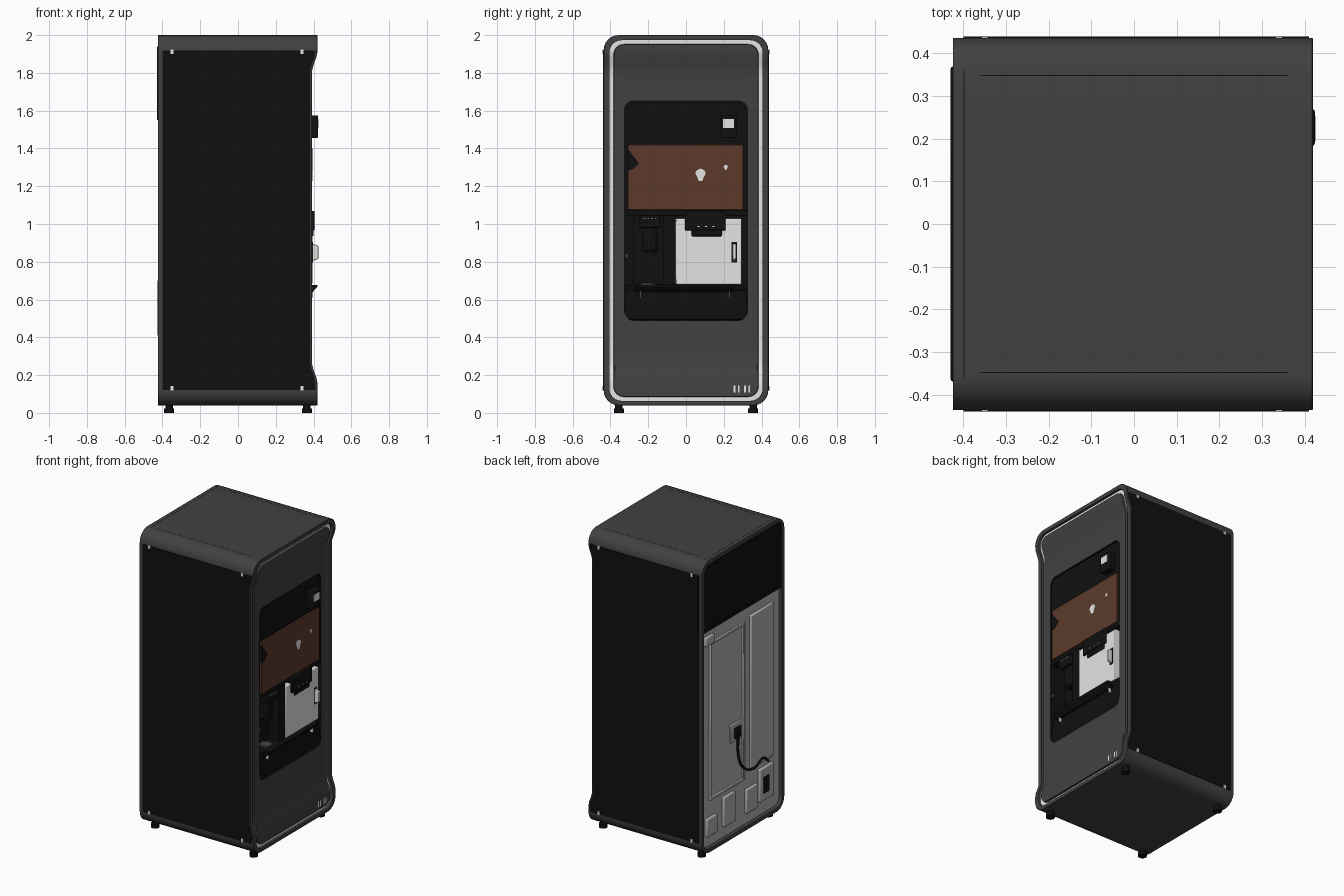
import bpy, bmesh, math
from mathutils import Vector

if "Cube" in bpy.data.objects:
    bpy.data.objects.remove(bpy.data.objects["Cube"])


def material(name, rgb):
    m = bpy.data.materials.new(name)
    m.use_nodes = True
    m.diffuse_color = (*rgb, 1)
    bsdf = m.node_tree.nodes["Principled BSDF"]
    bsdf.inputs["Base Color"].default_value = (*rgb, 1)
    bsdf.inputs["Roughness"].default_value = 0.6
    return m


GREY = material("shell grey", (0.053, 0.053, 0.053))
BLACK = material("panel black", (0.005, 0.005, 0.005))
WHITE = material("white", (0.78, 0.78, 0.77))
BROWN = material("brown", (0.107, 0.042, 0.024))
STEEL = material("back grey", (0.45, 0.45, 0.45))


def finish(name, bm, mats, angle=35, bevel=0):
    bmesh.ops.recalc_face_normals(bm, faces=bm.faces)
    mesh = bpy.data.meshes.new(name)
    bm.to_mesh(mesh)
    bm.free()
    ob = bpy.data.objects.new(name, mesh)
    bpy.context.collection.objects.link(ob)
    for m in mats:
        mesh.materials.append(m)
    if bevel:
        mod = ob.modifiers.new("bevel", 'BEVEL')
        mod.width, mod.segments = bevel, 2
    bpy.ops.object.select_all(action='DESELECT')
    ob.select_set(True)
    bpy.context.view_layer.objects.active = ob
    bpy.ops.object.shade_smooth_by_angle(angle=math.radians(angle))
    return ob


def box(name, x, y, z, mat, bevel=0):
    """Box from (min, max) pairs on each axis."""
    bm = bmesh.new()
    bmesh.ops.create_cube(bm, size=1)
    for v in bm.verts:
        v.co = Vector([(a + b) / 2 + c * (b - a) for (a, b), c in zip((x, y, z), v.co)])
    return finish(name, bm, [mat], bevel=bevel)


def prism(name, outline, axis, lo, hi, mat, bevel=0):
    """Extrude a 2D outline along x or y."""
    place = (lambda p, d: (d, *p)) if axis == 'x' else (lambda p, d: (p[0], d, p[1]))
    bm = bmesh.new()
    a, b = [[bm.verts.new(place(p, d)) for p in outline] for d in (lo, hi)]
    bm.faces.new(a)
    bm.faces.new(b)
    n = len(a)
    for i in range(n):
        bm.faces.new((a[i], a[(i + 1) % n], b[(i + 1) % n], b[i]))
    return finish(name, bm, [mat], bevel=bevel)


def cylinder(name, center, radius, depth, mat):
    bm = bmesh.new()
    bmesh.ops.create_cone(bm, cap_ends=True, segments=20, radius1=radius, radius2=radius, depth=depth)
    bmesh.ops.translate(bm, verts=bm.verts, vec=center)
    return finish(name, bm, [mat])


def front_x(z):
    """Front edge: lips at top and bottom, set back between them."""
    t = min(1, max(0, (abs(z - 1.035) - 0.775) / 0.1))
    return 0.392 + 0.028 * t * t * (3 - 2 * t)


def loop(hy, z0, z1, r):
    """Rounded rectangle in y and z, always with the same number of points."""
    pts = []
    corners = [(hy - r, z0 + r), (hy - r, z1 - r), (-hy + r, z1 - r), (-hy + r, z0 + r)]
    sides = [56, 6, 56, 6]
    for k, (cy, cz) in enumerate(corners):
        for j in range(7):
            a = math.radians(-90 + 90 * k + 15 * j)
            pts.append((cy + r * math.cos(a), cz + r * math.sin(a)))
        ny, nz = corners[(k + 1) % 4]
        a = math.radians(90 * k)
        p = pts[-1]
        q = (ny + r * math.cos(a), nz + r * math.sin(a))
        for j in range(1, sides[k]):
            t = j / sides[k]
            pts.append((p[0] + (q[0] - p[0]) * t, p[1] + (q[1] - p[1]) * t))
    return pts


def loft(name, rings, mats):
    """Rings of (points, x function, material of the band that ends there)."""
    bm = bmesh.new()
    last = None
    for pts, fx, mi in rings:
        ring = [bm.verts.new((fx(z), y, z)) for y, z in pts]
        if last:
            for i in range(len(ring)):
                j = (i + 1) % len(ring)
                bm.faces.new((last[i], last[j], ring[j], ring[i])).material_index = mi
        else:
            bm.faces.new(ring).material_index = mi
        last = ring
    bm.faces.new(last).material_index = rings[-1][2]
    return finish(name, bm, mats)


def flat(x):
    return lambda z: x


def inset(d):
    return lambda z: front_x(z) - d


# Shell: back plate, outer wall, front rim, white stripe in a groove, face, niche
rim = loop(0.436, 0.04, 2.0, 0.08)
groove = loop(0.406, 0.064, 1.973, 0.065)
stripe_in = loop(0.384, 0.085, 1.952, 0.055)
face_edge = loop(0.382, 0.087, 1.95, 0.054)
opening = loop(0.325, 0.49, 1.65, 0.045)
rings = [(loop(0.412, 0.068, 1.972, 0.05), flat(-0.4), 3),
         (loop(0.414, 0.066, 1.974, 0.05), flat(-0.424), 0),
         (rim, flat(-0.424), 0),
         (rim, inset(0.002), 0),
         (loop(0.434, 0.042, 1.998, 0.079), inset(0), 0),
         (groove, inset(0), 0),
         (groove, inset(0.017), 0),
         (stripe_in, inset(0.017), 1),
         (face_edge, inset(0.004), 0)]
for k in range(1, 7):
    t = k / 6
    mix = [(p[0] + (q[0] - p[0]) * t, p[1] + (q[1] - p[1]) * t)
           for p, q in zip(face_edge, opening)]
    rings.append((mix, inset(0.004), 0))
rings.append((opening, flat(0.2), 2))
loft("shell", rings, [GREY, WHITE, BLACK, STEEL])

# Side panels follow the front curve; screws at their corners
zs = [0.122 + 1.796 * i / 56 for i in range(57)]
outline = [(-0.4, zs[0])] + [(front_x(z) - 0.01, z) for z in zs] + [(-0.4, zs[-1])]
for s, side in ((1, "left"), (-1, "right")):
    prism(side + "_side_panel", outline, 'y', s * 0.43, s * 0.4395, BLACK)
    for x in (-0.35, 0.34):
        for z in (0.13, 1.912):
            box(side + "_screw", (x - 0.008, x + 0.008), sorted((s * 0.436, s * 0.4415)),
                (z - 0.012, z + 0.012), WHITE)
    # Feet
    for x in (-0.365, 0.365):
        cylinder("foot", (x, s * 0.355, 0.012), 0.027, 0.024, BLACK)
        cylinder("foot_stem", (x, s * 0.355, 0.035), 0.02, 0.03, BLACK)
    # Seams along the roof
    box("roof_seam", (-0.36, 0.36), sorted((s * 0.347, s * 0.349)), (1.995, 2.0005), BLACK)
box("roof_back_seam", (-0.4, -0.398), (-0.36, 0.36), (1.995, 2.0005), BLACK)

# Upper niche: backing, brown panel and payment reader
box("upper_backing", (0.2, 0.38), (-0.325, 0.325), (1.06, 1.645), BLACK)
box("brown_panel", (0.37, 0.392), (-0.308, 0.303), (1.075, 1.42), BROWN, 0.002)
prism("panel_notch", [(-0.309, 1.4), (-0.248, 1.32), (-0.28, 1.29), (-0.309, 1.28)],
      'x', 0.385, 0.394, BLACK)
for y, z, r in ((0.077, 1.26, 0.033), (0.21, 1.3, 0.014)):
    leaf = [(y + r * math.cos(a) * (0.72 + 0.2 * math.sin(3 * a)), z + r * math.sin(a))
            for a in [math.tau * i / 16 for i in range(16)]]
    prism("panel_spot", leaf, 'x', 0.386, 0.395, WHITE)
box("reader_body", (0.37, 0.424), (0.183, 0.27), (1.455, 1.575), BLACK, 0.006)
box("reader_screen", (0.42, 0.426), (0.195, 0.253), (1.507, 1.555), WHITE)

# Lower niche: white brewer with head, spout and handle
box("brewer_body", (0.2, 0.394), (-0.055, 0.294), (0.68, 1.03), WHITE, 0.006)
box("brewer_side", (0.2, 0.388), (-0.12, -0.054), (0.68, 1.045), BLACK)
box("brewer_head", (0.3, 0.405), (-0.005, 0.21), (0.965, 1.07), BLACK, 0.006)
box("brewer_spout", (0.3, 0.4), (0.03, 0.19), (0.935, 0.98), BLACK, 0.006)
for y in (0.06, 0.1, 0.14):
    box("head_light", (0.4, 0.407), (y, y + 0.012), (0.985, 0.99), WHITE)
prism("brewer_handle", [(0.38, 0.8), (0.425, 0.815), (0.425, 0.885), (0.38, 0.9)],
      'y', 0.247, 0.265, WHITE, 0.003)
box("handle_shadow", (0.39, 0.396), (0.242, 0.269), (0.795, 0.905), BLACK)

# Lower niche: dark dispenser, its column and the cup plate
box("dispenser_column", (0.2, 0.31), (-0.28, -0.11), (0.68, 1.05), BLACK, 0.005)
box("dispenser_head", (0.25, 0.392), (-0.245, -0.135), (0.98, 1.045), BLACK, 0.006)
box("dispenser_nozzle", (0.29, 0.375), (-0.23, -0.15), (0.85, 0.99), BLACK, 0.02)
for i in range(4):
    y = -0.225 + i * 0.02
    box("dispenser_light", (0.388, 0.394), (y, y + 0.01), (1.028, 1.033), WHITE)
cylinder("cup_plate", (0.345, -0.2, 0.682), 0.04, 0.012, GREY)
box("side_button", (0.37, 0.386), (-0.324, -0.305), (0.82, 0.845), GREY, 0.004)
box("niche_shelf_top", (0.2, 0.388), (-0.325, 0.325), (1.045, 1.075), BLACK, 0.004)

# Drip tray with lip and sloping front
prism("drip_tray", [(0.2, 0.49), (0.38, 0.495), (0.388, 0.53), (0.375, 0.6), (0.378, 0.65),
                    (0.388, 0.655), (0.388, 0.678), (0.2, 0.678)],
      'y', -0.324, 0.324, BLACK, 0.004)
prism("tray_lip", [(0.37, 0.64), (0.395, 0.64), (0.42, 0.668), (0.42, 0.678), (0.37, 0.678)],
      'y', -0.27, 0.25, BLACK, 0.003)
for y in (-0.24, 0.23):
    box("tray_mark", (0.37, 0.396), (y - 0.003, y + 0.003), (0.612, 0.655), WHITE)
# Vent slits at the bottom of the face
for y in (0.252, 0.274, 0.308, 0.33):
    box("face_slit", (0.41, 0.418), (y, y + 0.009), (0.107, 0.145), WHITE)

# Back: dark upper cover, embossed steel lower panel
box("back_cover", (-0.43, -0.39), (-0.37, 0.37), (1.55, 1.94), BLACK, 0.006)
box("back_cover_surround", (-0.422, -0.39), (-0.412, 0.412), (1.525, 1.965), BLACK)
box("back_right_rib", (-0.415, -0.39), (-0.34, -0.1), (0.42, 1.45), STEEL, 0.008)
for y in (-0.03, 0.315):
    box("back_rib", (-0.41, -0.39), (y - 0.01, y + 0.01), (0.38, 1.42), STEEL, 0.004)
for z in (0.38, 1.42):
    box("back_cross_rib", (-0.41, -0.39), (-0.04, 0.325), (z - 0.01, z + 0.01), STEEL, 0.004)
for y0, y1, z0, z1 in ((0.07, 0.19, 0.14, 0.34), (-0.17, -0.05, 0.14, 0.3), (-0.34, -0.19, 0.16, 0.38),
                       (0.26, 0.37, 0.14, 0.26), (0.29, 0.38, 1.42, 1.48)):
    box("back_bracket", (-0.418, -0.39), (y0, y1), (z0, z1), STEEL, 0.006)
box("back_vent", (-0.422, -0.415), (-0.28, -0.225), (0.21, 0.32), BLACK)
box("socket_plate", (-0.41, -0.39), (-0.02, 0.11), (0.67, 0.79), STEEL, 0.004)
box("power_plug", (-0.424, -0.39), (0.012, 0.077), (0.69, 0.76), BLACK, 0.006)

# Power cable
curve = bpy.data.curves.new("power_cable", 'CURVE')
curve.dimensions = '3D'
curve.bevel_depth = 0.008
curve.bevel_resolution = 2
path = [(0.045, 0.7), (0.035, 0.55), (-0.02, 0.46), (-0.13, 0.42), (-0.22, 0.45), (-0.28, 0.41)]
spline = curve.splines.new('BEZIER')
spline.bezier_points.add(len(path) - 1)
for p, (y, z) in zip(spline.bezier_points, path):
    p.co = (-0.417, y, z)
    p.handle_left_type = p.handle_right_type = 'AUTO'
curve.materials.append(BLACK)
bpy.context.collection.objects.link(bpy.data.objects.new("power_cable", curve))
